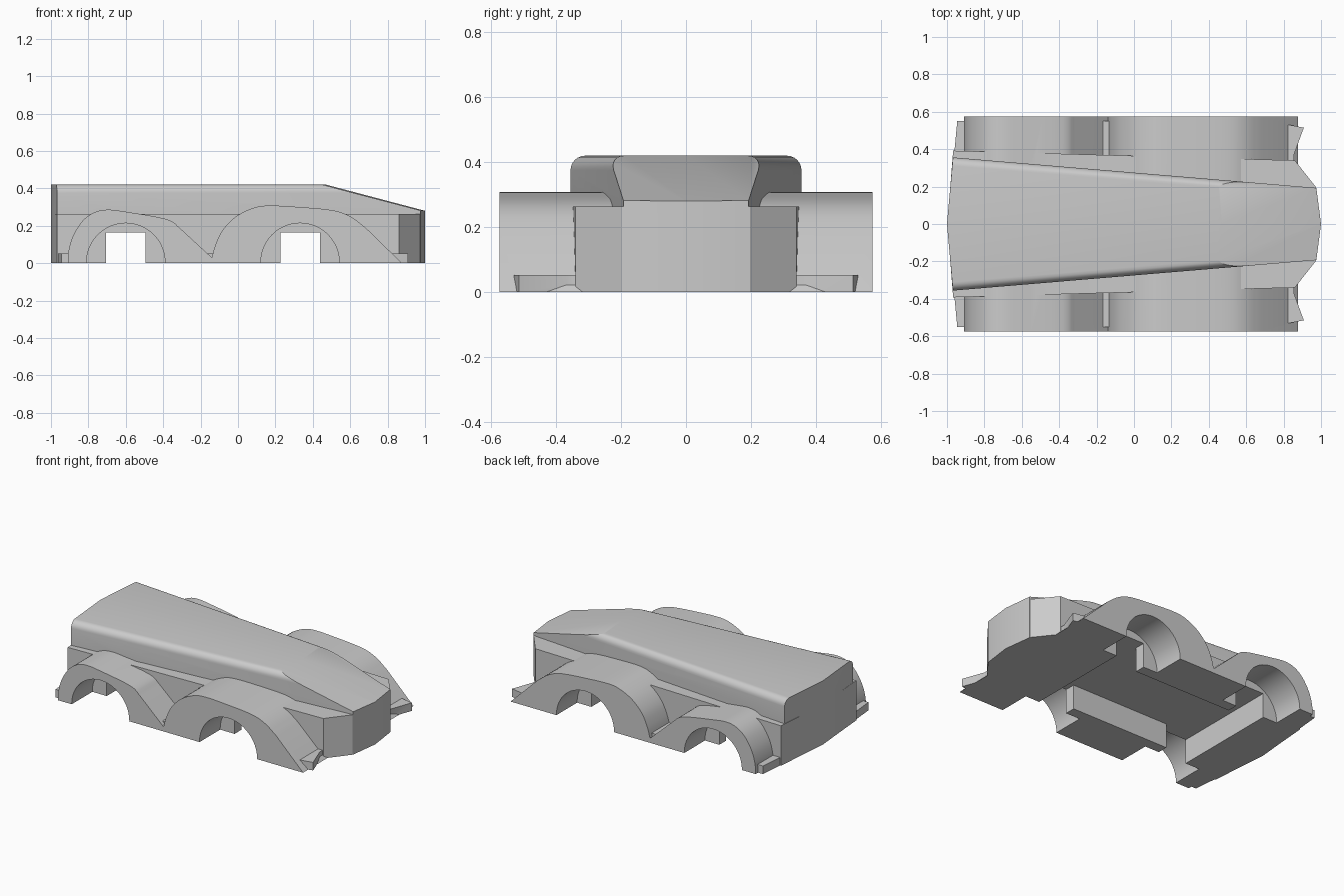
import bpy, bmesh, math
from mathutils import Vector

if "Cube" in bpy.data.objects:
    bpy.data.objects.remove(bpy.data.objects["Cube"])


def prism(name, pts, lo, hi, axis='Z'):
    """Extrude an outline: XY points along Z, or XZ points along Y."""
    bm = bmesh.new()
    if axis == 'Z':
        vs = [bm.verts.new((a, b, lo)) for a, b in pts]
        step = (0, 0, hi - lo)
    else:
        vs = [bm.verts.new((a, lo, b)) for a, b in pts]
        step = (0, hi - lo, 0)
    face = bm.faces.new(vs)
    ext = bmesh.ops.extrude_face_region(bm, geom=[face])
    bmesh.ops.translate(bm, vec=step, verts=[g for g in ext['geom'] if isinstance(g, bmesh.types.BMVert)])
    bmesh.ops.recalc_face_normals(bm, faces=bm.faces)
    return finish(name, bm)


def finish(name, bm):
    mesh = bpy.data.meshes.new(name)
    bm.to_mesh(mesh)
    bm.free()
    ob = bpy.data.objects.new(name, mesh)
    bpy.context.collection.objects.link(ob)
    return ob


def mirror_plan(half):
    """Half outline running from rear centre to front centre on +y."""
    return half + [(x, -y) for x, y in reversed(half) if y > 0]


def box(name, x0, x1, y, z0, z1):
    return prism(name, [(x0, -y), (x1, -y), (x1, y), (x0, y)], z0, z1)


def smooth_curve(p, n=4):
    """Catmull-Rom through the points."""
    p = [Vector(q) for q in p]
    q = [2 * p[0] - p[1]] + p + [2 * p[-1] - p[-2]]
    out = []
    for i in range(1, len(q) - 2):
        a, b, c, d = q[i - 1:i + 3]
        for k in range(n):
            t = k / n
            v = 0.5 * (2 * b + (c - a) * t + (2 * a - 5 * b + 4 * c - d) * t**2
                       + (3 * b - a - 3 * c + d) * t**3)
            out.append(tuple(v))
    return out + [tuple(p[-1])]


def boolean(target, other, op):
    bpy.context.view_layer.objects.active = target
    m = target.modifiers.new(op, 'BOOLEAN')
    m.operation, m.object, m.solver = op, other, 'EXACT'
    bpy.ops.object.modifier_apply(modifier=m.name)
    bpy.data.objects.remove(other)


# Lower body and sill slab
body = prism("car_body", mirror_plan([(-0.998, 0), (-0.967, 0.392), (0.86, 0.34),
                                      (0.973, 0.197), (0.998, 0)]), -0.1, 0.263)
sill = prism("sill", mirror_plan([(-0.997, 0), (-0.945, 0.55), (-0.16, 0.55), (0.83, 0.53),
                                  (0.908, 0.515), (0.855, 0.37), (0.85, 0)]), -0.12, 0.053)

# Cabin wedge with rounded roof sides and a sloped, slightly folded front
cab = prism("cab", mirror_plan([(-1, 0), (-0.968, 0.356), (0.975, 0.193), (1, 0)]), -0.08, 0.42)
bm = bmesh.new()
bm.from_mesh(cab.data)
roof = [e for e in bm.edges if all(v.co.z > 0.4 for v in e.verts) and e.calc_length() > 1]
bmesh.ops.bevel(bm, geom=roof, offset=0.045, segments=6, profile=0.5, affect='EDGES')
for s in (1, -1):
    a, b, c = Vector((0.47, 0, 0.42)), Vector((0.452, 0.2 * s, 0.42)), Vector((1, 0, 0.28))
    n = (b - a).cross(c - a).normalized()
    n = n if n.z > 0 else -n
    cut = bmesh.ops.bisect_plane(bm, geom=bm.verts[:] + bm.edges[:] + bm.faces[:],
                                 plane_co=a, plane_no=n, clear_outer=True)
    edges = [e for e in bm.edges if e.is_boundary]
    bmesh.ops.holes_fill(bm, edges=edges)
bmesh.ops.recalc_face_normals(bm, faces=bm.faces)
bm.to_mesh(cab.data)
bm.free()

# Wheel arch fenders, extruded across the whole width
rear_arch = smooth_curve([(-0.91, 0), (-0.905, 0.07), (-0.88, 0.15), (-0.83, 0.227), (-0.77, 0.271),
                          (-0.70, 0.286), (-0.60, 0.275), (-0.38, 0.235), (-0.31, 0.187)])
front_arch = smooth_curve([(-0.14, 0.03), (-0.12, 0.1), (-0.08, 0.18), (-0.01, 0.25), (0.08, 0.295),
                           (0.16, 0.308), (0.30, 0.302), (0.50, 0.284), (0.60, 0.25), (0.68, 0.192)])
fender = prism("fender", [(-0.91, -0.14)] + rear_arch + front_arch + [(0.877, 0), (0.877, -0.14)],
               -0.575, 0.575, 'Y')

for part in (sill, fender, cab):
    boolean(body, part, 'UNION')

# Wheel wells, axle channels and underside pocket
for cx in (-0.6, 0.332):
    circle = [(cx + 0.21 * math.cos(i * math.tau / 48), 0.004 + 0.21 * math.sin(i * math.tau / 48))
              for i in range(48)]
    for s in (1, -1):
        boolean(body, prism("well", circle, 0.36 * s, 0.7 * s, 'Y'), 'DIFFERENCE')
bottom = -0.3
channel = box("channel", -0.705, -0.495, 0.45, bottom, 0.163)
boolean(channel, box("front_channel", 0.227, 0.438, 0.45, bottom, 0.163), 'UNION')
boolean(channel, box("pocket", -0.6, 0.33, 0.29, bottom, 0.163), 'UNION')
boolean(body, channel, 'DIFFERENCE')
boolean(body, box("ground_cut", -2, 2, 2, -1, 0), 'DIFFERENCE')

# Smooth curved surfaces, keep creases
body.select_set(True)
bpy.context.view_layer.objects.active = body
bpy.ops.object.shade_smooth_by_angle(angle=math.radians(20))
